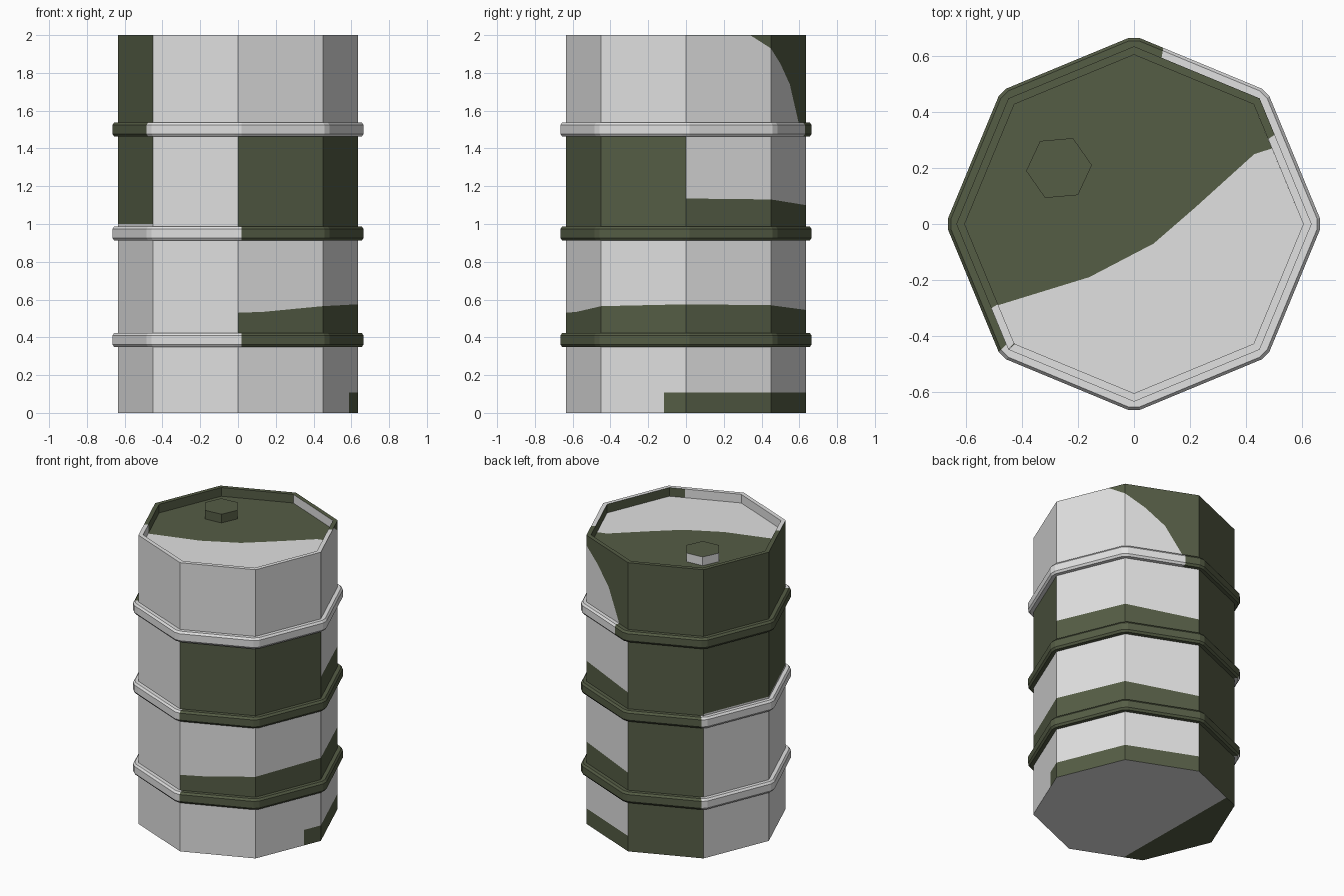
import bpy
import math

if "Cube" in bpy.data.objects:
    bpy.data.objects.remove(bpy.data.objects["Cube"])


def material(name, rgb):
    m = bpy.data.materials.new(name)
    m.diffuse_color = (*rgb, 1)
    m.use_nodes = True
    m.node_tree.nodes["Principled BSDF"].inputs["Base Color"].default_value = m.diffuse_color
    return m


MATS = [material("pale_grey", (0.75, 0.75, 0.75)),
        material("dark_olive", (0.091, 0.109, 0.060))]
W, O = 0, 1
R, R_IN, Z_LID = 0.635, 0.605, 1.94


def corner(k, r):
    a = math.radians(45 * (k % 8))
    return r * math.cos(a), r * math.sin(a)


def point(t, r, z):
    """Point on an octagon: whole part of t is the side, fraction runs along it."""
    k = math.floor(t + 1e-9)
    u = t - k
    (ax, ay), (bx, by) = corner(k, r), corner(k + 1, r)
    return (ax + (bx - ax) * u, ay + (by - ay) * u, z)


class Part:
    def __init__(self):
        self.v, self.f, self.c = [], [], []

    def poly(self, pts, colour):
        n = len(self.v)
        self.v += pts
        self.f.append(list(range(n, n + len(pts))))
        self.c.append(colour)

    def build(self, name):
        me = bpy.data.meshes.new(name)
        me.from_pydata(self.v, [], self.f)
        for m in MATS:
            me.materials.append(m)
        for p, c in zip(me.polygons, self.c):
            p.material_index = c
        ob = bpy.data.objects.new(name, me)
        bpy.context.collection.objects.link(ob)
        return ob


def flat(z):
    return [(0, z), (1, z)]


# barrel wall: each side is a stack of colours split by (u, z) lines
low, r3, r2, r1 = flat(0.107), flat(0.386), flat(0.95), flat(1.5)
SIDES = [
    [O, low, W, r3, O, [(0, .575), (1, .57)], W, r2, O, [(0, 1.135), (1, 1.13)], W,
     [(0, 1.999), (.76, 1.999), (1, 1.93)], O],
    [O, low, W, r3, O, [(0, .57), (1, .545)], W, r2, O, [(0, 1.13), (1, 1.10)], W,
     [(0, 1.93), (.27, 1.85), (.54, 1.74), (.8, 1.53), (.82, 1.5), (1, 1.5)], O],
    [O],
    [W, flat(1.0), O],
    [W, flat(1.0), O],
    [W],
    [W, r3, O, [(0, .53), (.3, .535), (1, .565)], W, r2, O, r1, W],
    [W, [(0, .001), (.74, .001), (.74, .107), (1, .107)], O, [(.74, .107), (1, .107)], W,
     r3, O, [(0, .565), (1, .575)], W, r2, O, r1, W],
]
# last side: the low patch is only a corner, so list its layers explicitly
SIDES[7] = SIDES[7][6:]

body = Part()


def wall_poly(k, uz, colour):
    body.poly([point(k + min(u, 0.999999), R, z) if u < 1 else (*corner(k + 1, R), z)
               for u, z in uz], colour)


for k, stack in enumerate(SIDES):
    prev = flat(0)
    if k == 7:
        wall_poly(k, [(.74, 0), (1, 0), (1, .107), (.74, .107)], O)
        wall_poly(k, [(0, 0), (.74, 0), (.74, .107), (0, .107)], W)
        prev, stack = low, [W, r3, O, [(0, .565), (1, .575)], W, r2, O, r1, W]
    for i in range(0, len(stack), 2):
        nxt = stack[i + 1] if i + 1 < len(stack) else flat(2)
        wall_poly(k, prev + nxt[::-1], stack[i])
        prev = nxt


# rim top and inner wall, split where the paint edge crosses
def band(ra, za, rb, zb, t0, t1, colour):
    e = 1e-7
    body.poly([point(t0, ra, za), point(t1 - e, ra, za),
               point(t1 - e, rb, zb), point(t0, rb, zb)], colour)


def bands(ra, za, rb, zb, spans):
    for t0, t1, c in spans:
        t = t0
        while t < t1 - 1e-6:
            n = min(math.floor(t + 1e-6) + 1, t1)
            band(ra, za, rb, zb, t, n, c)
            t = n


bands(R, 2, R_IN, 2, [(0, .71, W), (.71, 4.67, O), (4.67, 8, W)])
bands(R_IN, 2, R_IN, Z_LID, [(0, 1, O), (1, 2, W), (2, 4.67, O),
                             (4.67, 6.78, W), (6.78, 8, O)])

# underside, painted on the left
p1, p2 = point(2.77, R, 0), point(5.26, R, 0)
body.poly([p2] + [(*corner(k, R), 0) for k in (5, 4, 3)] + [p1], O)
body.poly([p1] + [(*corner(k, R), 0) for k in (2, 1, 0, 7, 6)] + [p2], W)
body.build("barrel_body")

# recessed lid with a curved paint edge
lid = Part()
edge = [(-.485, -.29), (-.16, -.19), (.07, -.07), (.22, .06), (.43, .25), (.493, .27)]
edge = [(x, y, Z_LID) for x, y in edge]
lid.poly(edge + [(*corner(k, R_IN), Z_LID) for k in (1, 2, 3, 4)], O)
lid.poly([(*corner(k, R_IN), Z_LID) for k in (5, 6, 7, 0)] + edge[::-1], W)
lid.build("lid")

# hexagonal bung, bare on the back left
bung = Part()
hexa = [(-.268 + .118 * math.cos(math.radians(5 + 60 * i)),
         .20 + .118 * math.sin(math.radians(5 + 60 * i))) for i in range(6)]
bung.poly([(x, y, 2.0) for x, y in hexa], O)
for i in range(6):
    a, b = hexa[i], hexa[(i + 1) % 6]
    away = math.cos(math.radians(35 + 60 * i - 125)) > 0.05
    bung.poly([(*a, Z_LID), (*b, Z_LID), (*b, 2.0), (*a, 2.0)], W if away else O)
bung.build("bung")

# three hoops with clipped corners
PROFILE = [(.630, -.038), (.662, -.038), (.673, -.024),
           (.673, .024), (.662, .038), (.630, .038)]


def hoop(name, z, olive, extra=()):
    part = Part()
    ts = sorted([k + d for k in range(8) for d in (.04, .96)] + list(extra))
    for t0, t1 in zip(ts, ts[1:] + [ts[0] + 8]):
        c = O if olive((t0 + t1) / 2 % 8) else W
        for (ra, za), (rb, zb) in zip(PROFILE, PROFILE[1:]):
            part.poly([point(t0, ra, z + za), point(t1, ra, z + za),
                       point(t1, rb, z + zb), point(t0, rb, z + zb)], c)
    part.build(name)


hoop("upper_hoop", 1.5, lambda t: 1.78 < t < 4.99, [1.78])
hoop("middle_hoop", 0.95, lambda t: t > 6.01 or t < 2.99)
hoop("lower_hoop", 0.386, lambda t: t > 6.01 or t < 2.99)
